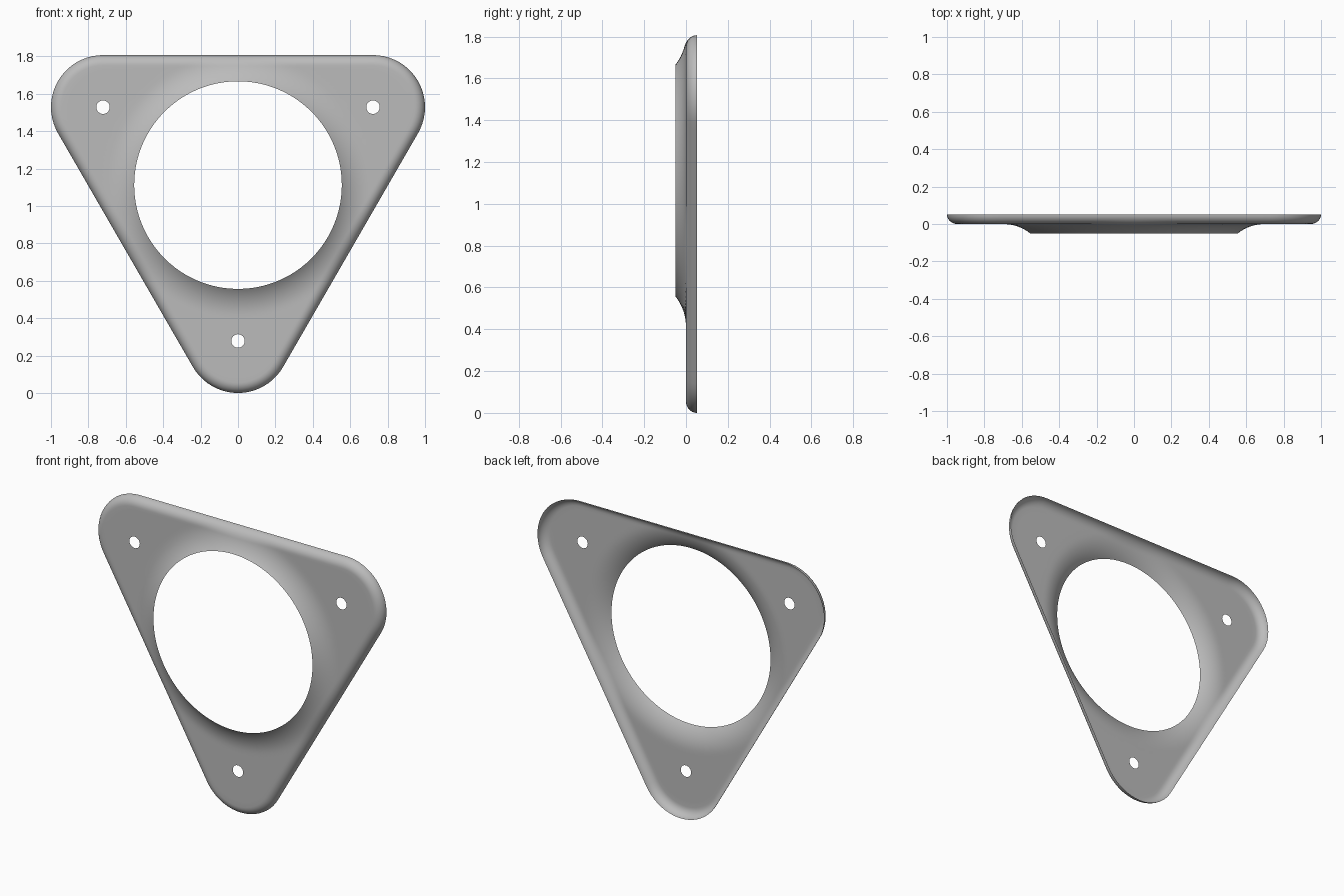
import bpy, bmesh
from math import sin, cos, pi, radians, sqrt
from mathutils import Vector

cube = bpy.data.objects.get("Cube")
if cube:
    bpy.data.objects.remove(cube, do_unlink=True)

CORNER_R = 0.2783                 # radius of the rounded corners
REACH = 0.8333                    # plate centre to each corner centre
MID_Z = CORNER_R + REACH / 2 * 2  # height of the plate centre
HOLE_R = 0.555                    # large opening
SCREW_R = 0.036                   # small fixing holes
RIM, RIM_DEPTH = 0.055, 0.052     # rolled outer edge
FLARE, LIP = 0.145, 0.05          # flared collar round the opening
ARC_STEPS, SIDE_STEPS = 20, 32

corners = [Vector((cos(a), sin(a))) * REACH
           for a in (radians(30), radians(150), radians(270))]


def outline(inset):
    """Rounded triangle, pulled in by a distance."""
    pts = []
    for i in range(3):
        mid = radians(30 + 120 * i)
        r = CORNER_R - inset
        for k in range(ARC_STEPS + 1):
            a = mid - pi / 3 + 2 * pi / 3 * k / ARC_STEPS
            pts.append(corners[i] + r * Vector((cos(a), sin(a))))
        out = r * Vector((cos(mid + pi / 3), sin(mid + pi / 3)))
        for k in range(1, SIDE_STEPS):
            pts.append(corners[i].lerp(corners[(i + 1) % 3], k / SIDE_STEPS) + out)
    return pts


def flare(r):
    """Forward rise of the collar, an arc tangent to the plate."""
    run = max(0.0, HOLE_R + FLARE - r)
    big = (FLARE ** 2 + LIP ** 2) / (2 * LIP)
    return big - sqrt(big * big - run * run)


def roll(inset):
    """Backward drop of the rolled edge."""
    s = max(0.0, 1 - inset / RIM)
    return RIM_DEPTH * (1 - sqrt(max(0.0, 1 - s * s)))


bm = bmesh.new()


def add_ring(points, drop):
    return [bm.verts.new((p.x, drop - flare(p.length), p.y + MID_Z)) for p in points]


# Rolled edge rings, then rings easing in to the round opening
rings = []
for k in range(9):
    inset = RIM * (1 - cos(pi / 2 * k / 8))
    rings.append(add_ring(outline(inset), roll(inset)))
inner = outline(RIM)
for k in range(1, 21):
    t = 1 - (1 - k / 20) ** 1.4
    rings.append(add_ring([p.lerp(p.normalized() * HOLE_R, t) for p in inner], 0))
for a, b in zip(rings, rings[1:]):
    n = len(a)
    for i in range(n):
        j = (i + 1) % n
        bm.faces.new((a[i], a[j], b[j], b[i]))

# Fixing holes: clear a flat patch and refill it round a circle
for c in corners:
    centre = Vector((c.x, 0, c.y + MID_Z))
    patch = [f for f in bm.faces if (f.calc_center_median() - centre).length < 0.08]
    inside = set(patch)
    border = [e for e in {e for f in patch for e in f.edges}
              if sum(f in inside for f in e.link_faces) == 1]
    bmesh.ops.delete(bm, geom=patch, context='FACES')
    ring = [bm.verts.new(centre + SCREW_R * Vector((cos(k * pi / 16), 0, sin(k * pi / 16))))
            for k in range(32)]
    border += [bm.edges.new((ring[k], ring[k - 1])) for k in range(32)]
    bmesh.ops.triangle_fill(bm, edges=border, use_beauty=True, normal=(0, -1, 0))

bmesh.ops.recalc_face_normals(bm, faces=bm.faces[:])
if sum(f.normal.y * f.calc_area() for f in bm.faces) > 0:
    bmesh.ops.reverse_faces(bm, faces=bm.faces[:])

mesh = bpy.data.meshes.new("mounting_plate")
bm.to_mesh(mesh)
bm.free()
plate = bpy.data.objects.new("mounting_plate", mesh)
bpy.context.collection.objects.link(plate)

# Plain grey finish
grey = bpy.data.materials.new("plain grey")
grey.use_nodes = True
colour = (0.5, 0.5, 0.5, 1)
grey.diffuse_color = colour
grey.node_tree.nodes["Principled BSDF"].inputs["Base Color"].default_value = colour
mesh.materials.append(grey)

bpy.ops.object.select_all(action='DESELECT')
plate.select_set(True)
bpy.context.view_layer.objects.active = plate
bpy.ops.object.shade_smooth_by_angle(angle=radians(40))
